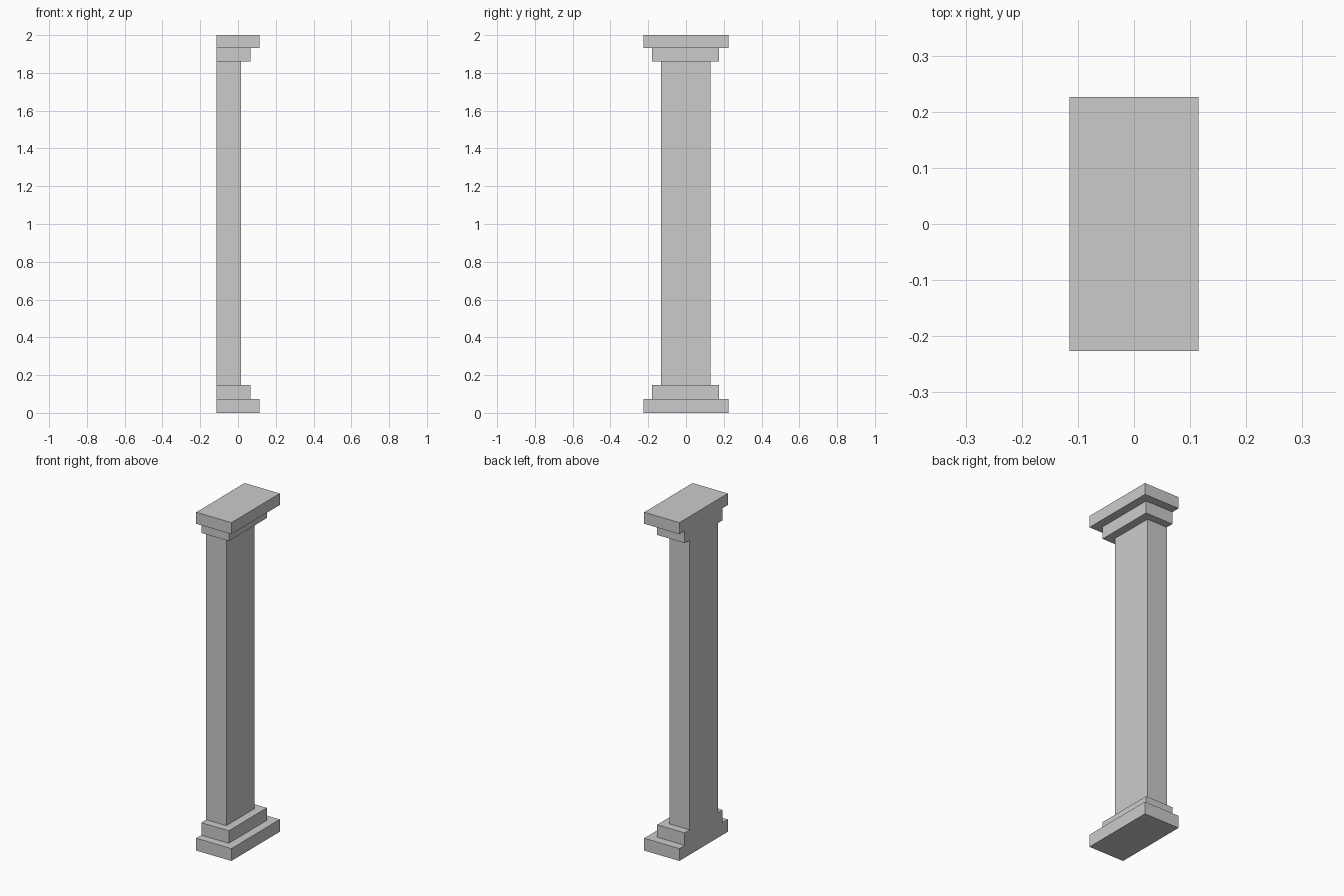
import bpy, bmesh

if "Cube" in bpy.data.objects:
    bpy.data.objects.remove(bpy.data.objects["Cube"])

BACK = -0.115  # flat wall-side plane

# Cross-sections: (front x, y min, y max)
SLAB = (0.115, -0.226, 0.226)
STEP = (0.065, -0.179, 0.176)
SHAFT = (0.017, -0.133, 0.13)

# Stacked tiers from bottom to top: (section, z bottom, z top)
tiers = [
    (SLAB, 0.0, 0.073),
    (STEP, 0.073, 0.147),
    (SHAFT, 0.147, 1.86),
    (STEP, 1.86, 1.932),
    (SLAB, 1.932, 2.0),
]

bm = bmesh.new()

# One four-corner ring at the bottom and top of every tier
rings = []
for (front, y0, y1), z0, z1 in tiers:
    for z in (z0, z1):
        rings.append([bm.verts.new(p) for p in (
            (BACK, y0, z), (front, y0, z), (front, y1, z), (BACK, y1, z))])

# Sides and ledges between neighbouring rings
for lo, hi in zip(rings, rings[1:]):
    for i in range(3):
        bm.faces.new((lo[i], lo[i + 1], hi[i + 1], hi[i]))

# Bottom, top and the single flat stepped back
bm.faces.new(rings[0][::-1])
bm.faces.new(rings[-1])
bm.faces.new([r[0] for r in rings] + [r[3] for r in reversed(rings)])
bmesh.ops.recalc_face_normals(bm, faces=bm.faces[:])

mesh = bpy.data.meshes.new("wall_pilaster")
bm.to_mesh(mesh)
bm.free()
bpy.context.collection.objects.link(bpy.data.objects.new("wall_pilaster", mesh))
